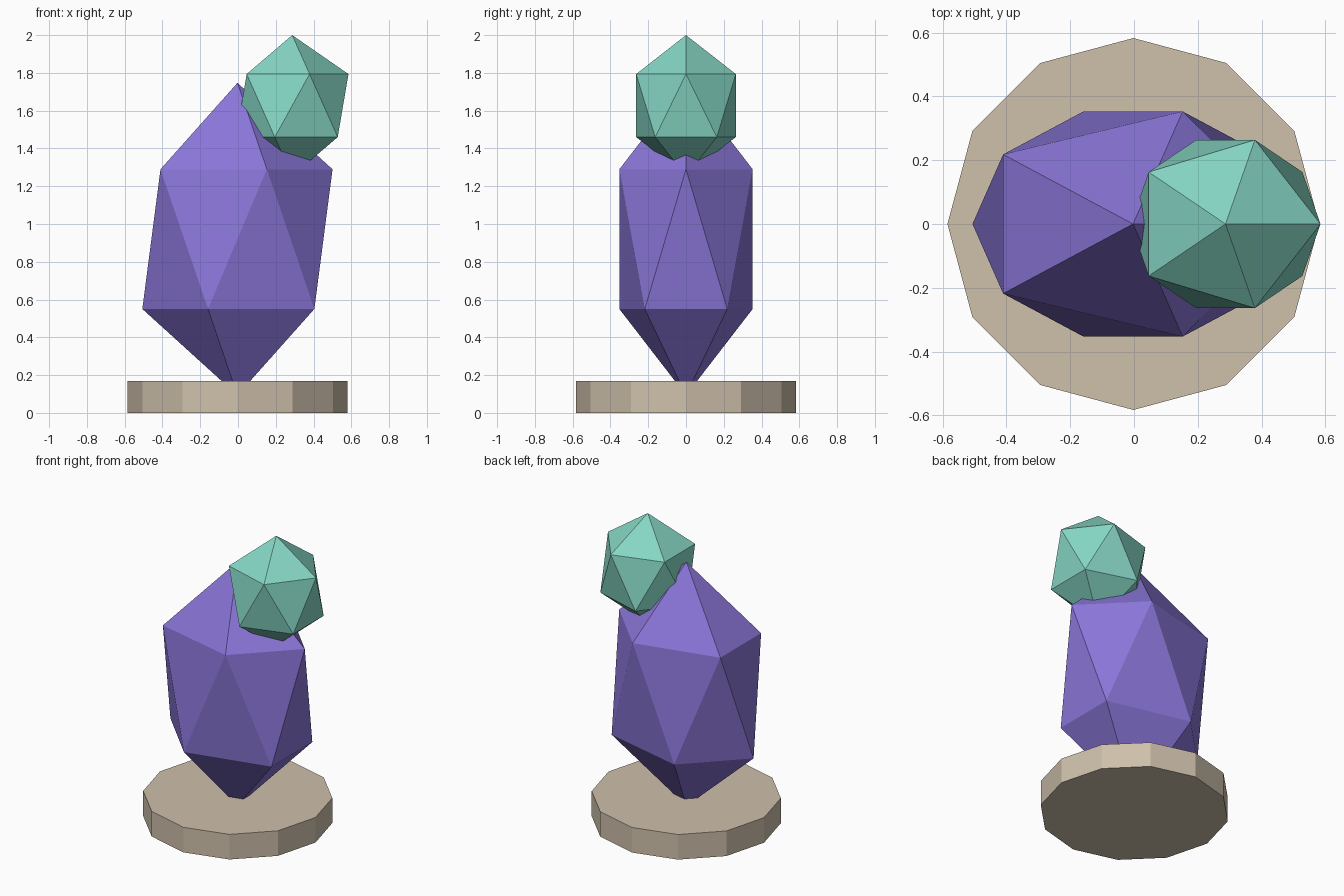
import bpy

if "Cube" in bpy.data.objects:
    bpy.data.objects.remove(bpy.data.objects["Cube"])


def material(name, rgb):
    mat = bpy.data.materials.new(name)
    mat.diffuse_color = (*rgb, 1.0)
    mat.use_nodes = True
    mat.node_tree.nodes["Principled BSDF"].inputs["Base Color"].default_value = mat.diffuse_color
    return mat


def crystal(name, centre, radii, mat):
    """Stretched 20-sided crystal with points at top and bottom."""
    bpy.ops.mesh.primitive_ico_sphere_add(subdivisions=1, radius=1, location=centre)
    obj = bpy.context.object
    obj.name = name
    obj.scale = radii
    bpy.ops.object.transform_apply(location=False, rotation=False, scale=True)
    obj.data.materials.append(mat)
    return obj


purple = material("purple", (0.255, 0.18, 0.69))
mint = material("mint green", (0.235, 0.67, 0.55))
stone = material("beige stone", (0.62, 0.53, 0.41))

# Twelve-sided base plate
bpy.ops.mesh.primitive_cylinder_add(vertices=12, radius=0.583, depth=0.17,
                                    location=(-0.002, 0, 0.085))
base = bpy.context.object
base.name = "base"
base.data.materials.append(stone)

# Tall body crystal, its lower tip sunk into the base
crystal("body_crystal", (-0.003, 0, 0.92), (0.563, 0.415, 0.827), purple)

# Small crystal set into the upper right slope of the body
crystal("top_crystal", (0.287, 0, 1.627), (0.333, 0.31, 0.373), mint)
